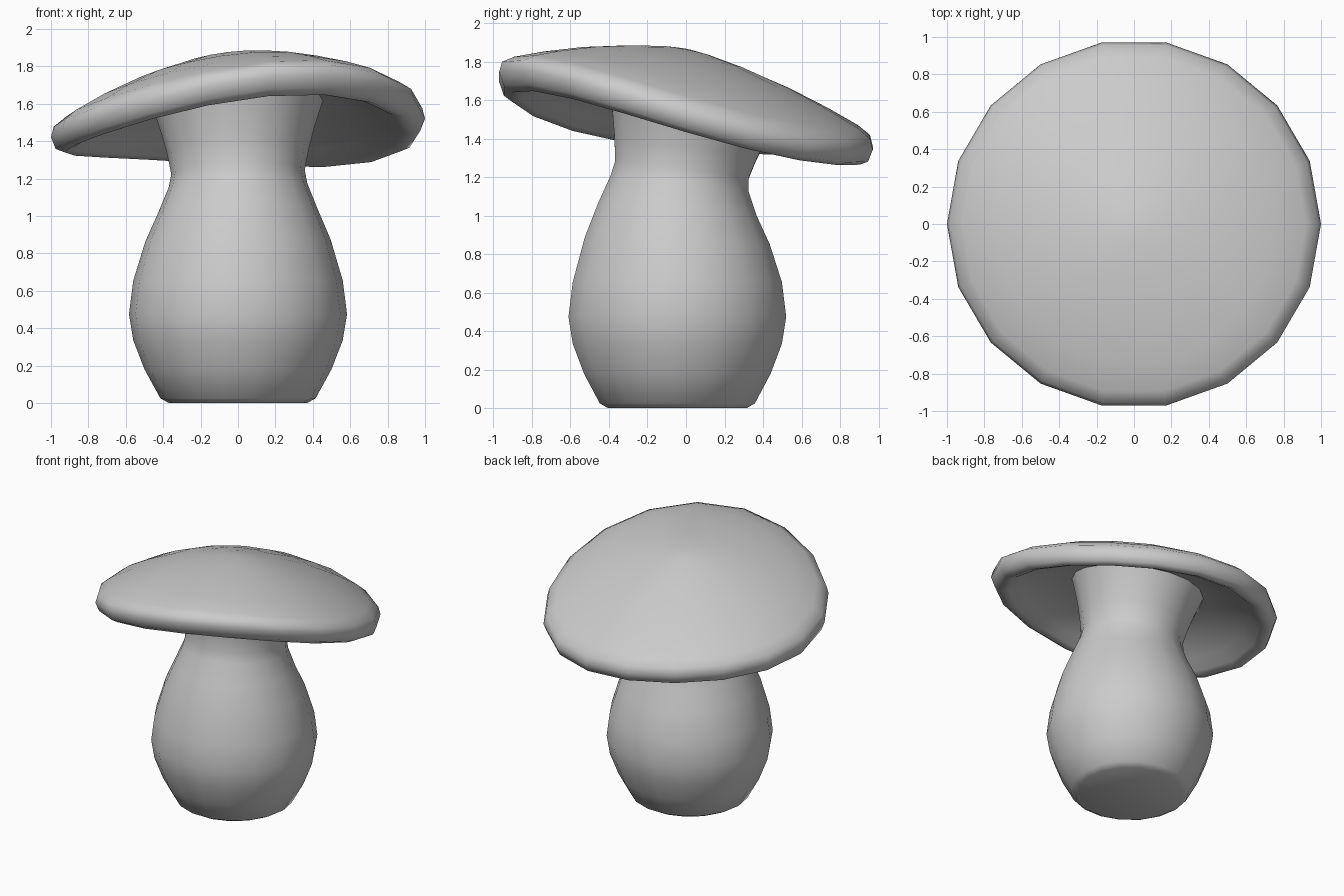
import bpy, bmesh, math

if "Cube" in bpy.data.objects:
    bpy.data.objects.remove(bpy.data.objects["Cube"])

SIDES = 18


def lathe(name, profile, warp):
    """Revolve (radius, height) rings, passing every point through warp."""
    bm = bmesh.new()
    rings = []
    for i, (r, z) in enumerate(profile):
        ring = []
        for k in range(SIDES):
            a = math.tau * k / SIDES
            ring.append(bm.verts.new(warp(r * math.cos(a), r * math.sin(a), z)))
        rings.append(ring)
    for low, high in zip(rings, rings[1:]):
        for k in range(SIDES):
            n = (k + 1) % SIDES
            bm.faces.new((low[k], low[n], high[n], high[k]))
    # fan caps at both ends
    for ring, (r, z) in ((rings[0], profile[0]), (rings[-1], profile[-1])):
        centre = bm.verts.new(warp(0, 0, z))
        for k in range(SIDES):
            bm.faces.new((ring[k], ring[(k + 1) % SIDES], centre))
    bmesh.ops.recalc_face_normals(bm, faces=bm.faces)
    for f in bm.faces:
        f.smooth = True
    mesh = bpy.data.meshes.new(name)
    bm.to_mesh(mesh)
    bm.free()
    obj = bpy.data.objects.new(name, mesh)
    bpy.context.collection.objects.link(obj)
    return obj


def cap_warp(x, y, z):
    # tilt towards the back plus a gentle saddle-shaped bend
    tilt = 0.05 * x - 0.187 * y
    bend = -0.034 * (x * x - y * y) - 0.112 * x * y
    return x, y * 0.985, z + tilt + bend


def stem_warp(x, y, z):
    # the belly leans forward, the neck turns to follow the tilted cap
    t = min(max((z - 0.7) / 0.8, 0), 1)
    shift = -0.045 + 0.085 * max(0, (z - 1.1) / 0.5)
    return x, y * 0.985 + shift, z + t * (0.05 * x - 0.187 * y)


# Stem: flat foot, round belly, narrow neck, flared top
stem = lathe("stem", [
    (0.37, 0.0), (0.415, 0.025), (0.5, 0.18), (0.56, 0.335), (0.583, 0.475),
    (0.56, 0.655), (0.495, 0.87), (0.425, 1.03), (0.37, 1.165), (0.357, 1.235),
    (0.38, 1.35), (0.41, 1.46), (0.45, 1.58), (0.47, 1.63)], stem_warp)

# Cap: hollow underside, rolled rim, low dome
cap = lathe("cap", [
    (0.45, 1.61), (0.62, 1.56), (0.8, 1.49), (0.88, 1.435), (0.93, 1.417),
    (0.975, 1.44), (1.0, 1.505), (0.985, 1.56), (0.92, 1.605), (0.76, 1.677),
    (0.55, 1.755), (0.3, 1.823), (0.12, 1.857), (0.03, 1.866)], cap_warp)
# close the underside beneath the dome and keep the foot edge crisp
for obj in (stem, cap):
    bpy.ops.object.select_all(action='DESELECT')
    obj.select_set(True)
    bpy.context.view_layer.objects.active = obj
    bpy.ops.object.shade_smooth_by_angle(angle=math.radians(60))
